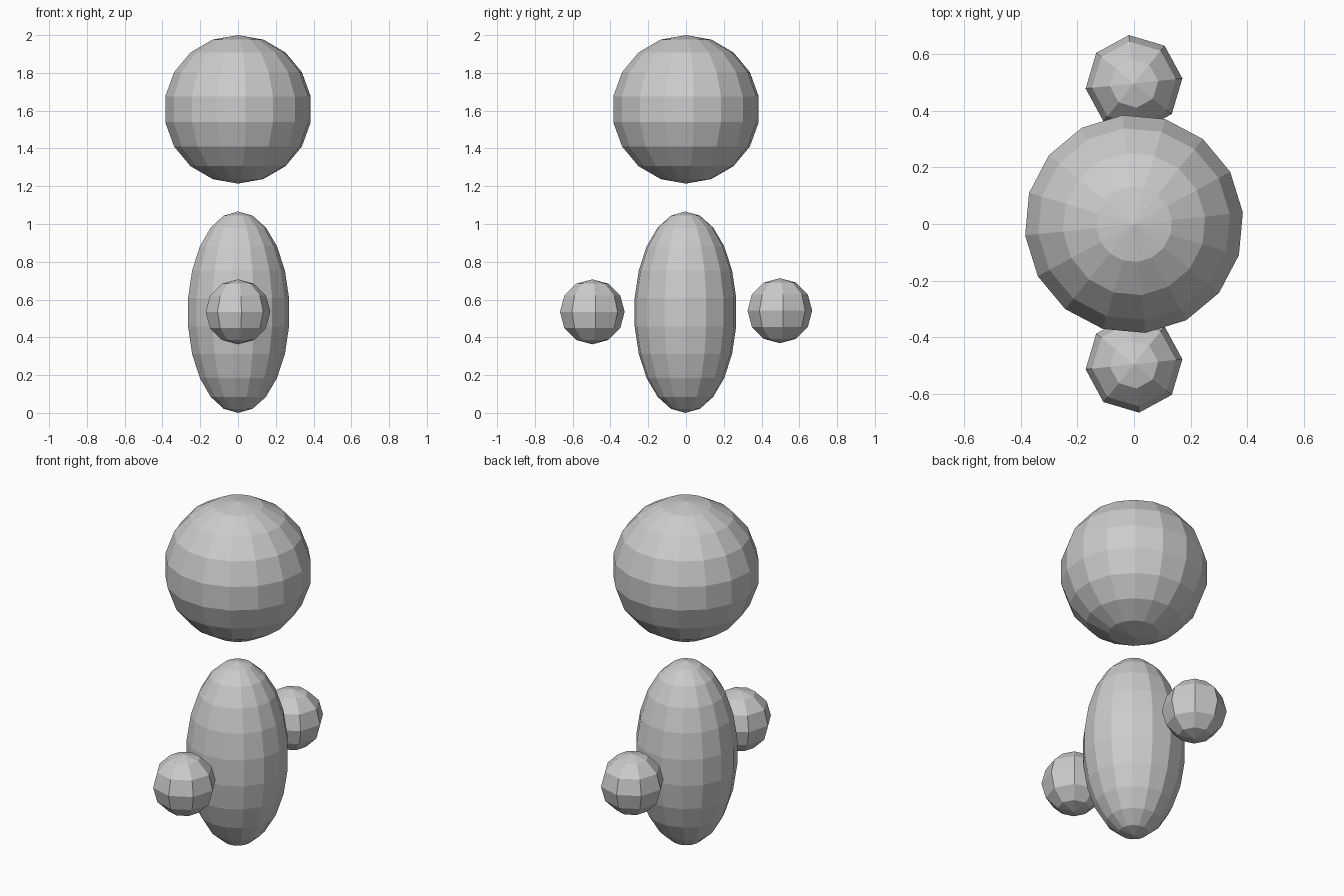
import bpy
import math

if "Cube" in bpy.data.objects:
    bpy.data.objects.remove(bpy.data.objects["Cube"])

# One plain grey for every part
grey = bpy.data.materials.new("plain_grey")
grey.diffuse_color = (0.6, 0.6, 0.6, 1.0)
grey.use_nodes = True
grey.node_tree.nodes["Principled BSDF"].inputs["Base Color"].default_value = grey.diffuse_color

TURN = math.radians(6)  # every ball is turned slightly about z


def ball(name, location, radii, segments, rings):
    """Flat-shaded ellipsoid."""
    bpy.ops.mesh.primitive_uv_sphere_add(
        segments=segments, ring_count=rings, radius=1,
        location=location, rotation=(0, 0, TURN))
    obj = bpy.context.object
    obj.name = name
    obj.scale = radii
    bpy.ops.object.transform_apply(location=False, rotation=True, scale=True)
    obj.data.materials.append(grey)
    bpy.ops.object.shade_flat()
    return obj


# Floating head
ball("head", (0, 0, 1.607), (0.393, 0.393, 0.393), 16, 9)

# Tall egg-shaped body
ball("body", (0, -0.003, 0.533), (0.273, 0.273, 0.533), 15, 11)

# Floating hands, front and back
for name, y, z in (("front_hand", -0.496, 0.535), ("back_hand", 0.497, 0.541)):
    ball(name, (0, y, z), (0.172, 0.172, 0.172), 8, 6)
